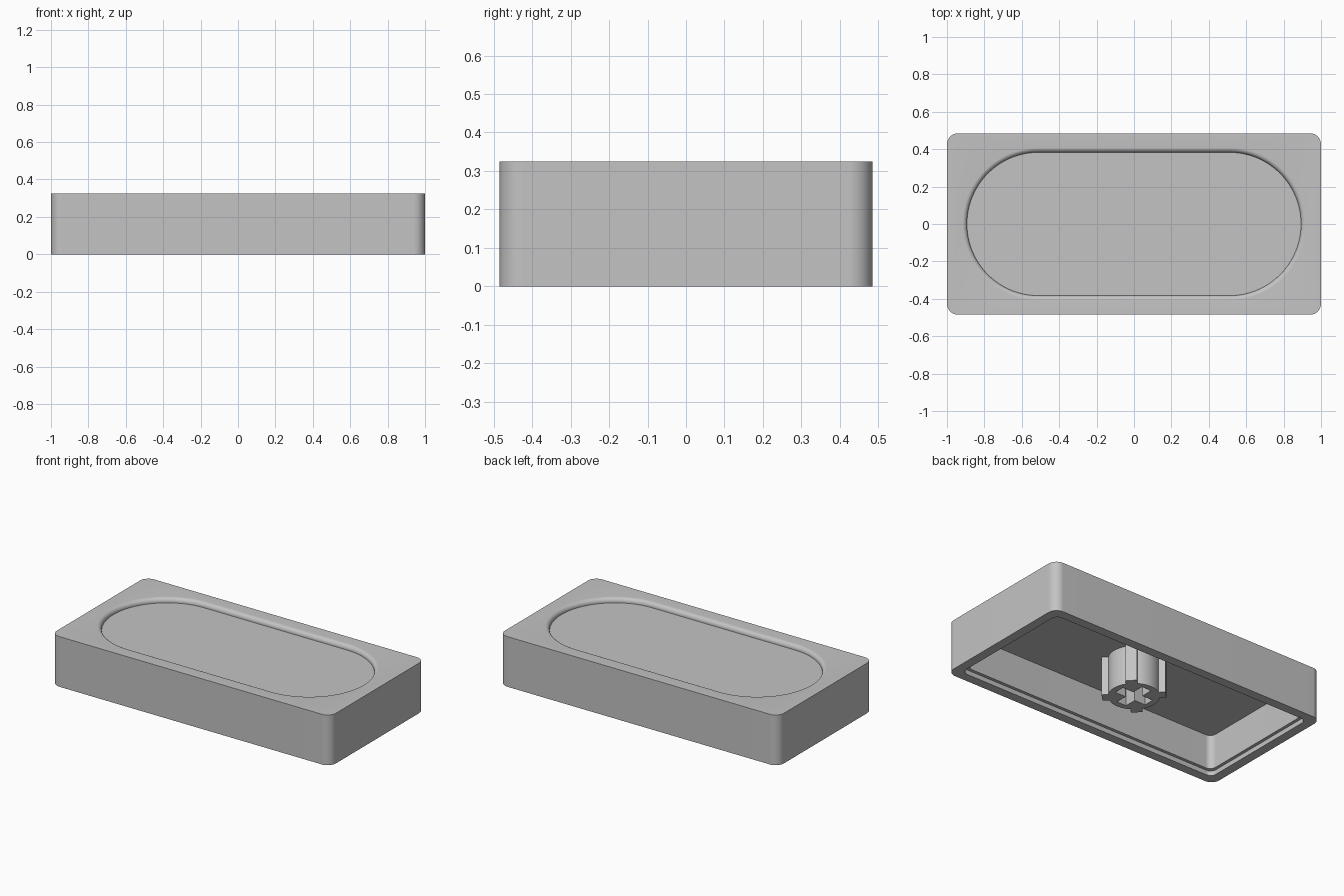
import bpy, bmesh, math

if "Cube" in bpy.data.objects:
    bpy.data.objects.remove(bpy.data.objects["Cube"], do_unlink=True)

grey = bpy.data.materials.new("light_grey_plastic")
grey.use_nodes = True
colour = (0.55, 0.55, 0.55, 1)
grey.diffuse_color = colour
grey.node_tree.nodes["Principled BSDF"].inputs["Base Color"].default_value = colour

HX, HY, HEIGHT = 1.0, 0.485, 0.325
CEILING = 0.25
ARC = 24  # segments per corner


def rounded_loop(bm, hx, hy, r, z):
    """Ring of vertices around a rounded rectangle (a stadium when r == hy)."""
    ring = []
    for k in range(4):
        sx = 1 if k in (0, 3) else -1
        sy = 1 if k < 2 else -1
        for i in range(ARC + 1):
            a = (k + i / ARC) * math.pi / 2
            ring.append(bm.verts.new((sx * (hx - r) + r * math.cos(a),
                                      sy * (hy - r) + r * math.sin(a), z)))
    return ring


def finish(obj):
    obj.data.materials.clear()
    obj.data.materials.append(grey)
    bpy.ops.object.select_all(action='DESELECT')
    obj.select_set(True)
    bpy.context.view_layer.objects.active = obj
    bpy.ops.object.shade_smooth_by_angle(angle=math.radians(30))


# Cap shell: ceiling, stepped inner wall, rim, outer wall, top, rounded lip, dish floor
def wall(inset, r, z):
    return HX - inset, HY - inset, r, z


levels = [wall(0.08, 0.04, CEILING), wall(0.08, 0.04, 0.03), wall(0.06, 0.04, 0.03),
          wall(0.06, 0.04, 0), wall(0, 0.06, 0), wall(0, 0.06, HEIGHT)]
DISH_X, DISH_R, LIP, DEPTH = 0.893, 0.383, 0.025, 0.03
for i in range(9):
    a = i / 8 * math.pi / 2
    grow = LIP * (1 - math.sin(a))
    levels.append((DISH_X + grow, DISH_R + grow, DISH_R + grow,
                   HEIGHT - LIP + LIP * math.cos(a)))
levels.append((DISH_X, DISH_R, DISH_R, HEIGHT - DEPTH))

bm = bmesh.new()
rings = [rounded_loop(bm, *level) for level in levels]
for lower, upper in zip(rings, rings[1:]):
    n = len(lower)
    for i in range(n):
        j = (i + 1) % n
        bm.faces.new((lower[i], lower[j], upper[j], upper[i]))
bm.faces.new(rings[0])
bm.faces.new(rings[-1])
bmesh.ops.remove_doubles(bm, verts=bm.verts, dist=1e-5)
bmesh.ops.recalc_face_normals(bm, faces=bm.faces)
mesh = bpy.data.meshes.new("cap_shell")
bm.to_mesh(mesh)
bm.free()
shell = bpy.data.objects.new("cap_shell", mesh)
bpy.context.collection.objects.link(shell)
finish(shell)

# Stem: round post with four diagonal ribs and a cross-shaped socket
POST_R, RIB_TIP, RIB_HALF = 0.15, 0.185, 0.034
ARM, ARM_HALF = 0.112, 0.034


def turned(points, start):
    """Repeat a quarter outline four times around the centre."""
    out = []
    for k in range(4):
        a = start + k * math.pi / 2
        c, s = math.cos(a), math.sin(a)
        out += [(x * c - y * s, x * s + y * c) for x, y in points]
    return out


root = math.asin(RIB_HALF / POST_R)
quarter = [(RIB_TIP, -RIB_HALF), (RIB_TIP, RIB_HALF)]
for i in range(13):
    a = root + (math.pi / 2 - 2 * root) * i / 12
    quarter.append((POST_R * math.cos(a), POST_R * math.sin(a)))
post_outline = turned(quarter, math.pi / 4)
socket_outline = turned([(ARM, -ARM_HALF), (ARM, ARM_HALF), (ARM_HALF, ARM_HALF)], 0)

curve = bpy.data.curves.new("stem", 'CURVE')
curve.dimensions = '2D'
curve.fill_mode = 'BOTH'
curve.extrude = (CEILING + 0.005) / 2
for outline in (post_outline, socket_outline):
    spline = curve.splines.new('POLY')
    spline.points.add(len(outline) - 1)
    for point, (x, y) in zip(spline.points, outline):
        point.co = (x, y, 0, 1)
    spline.use_cyclic_u = True
stem = bpy.data.objects.new("stem", curve)
stem.location.z = curve.extrude
bpy.context.collection.objects.link(stem)
bpy.ops.object.select_all(action='DESELECT')
stem.select_set(True)
bpy.context.view_layer.objects.active = stem
bpy.ops.object.convert(target='MESH')
stem = bpy.context.view_layer.objects.active
bm = bmesh.new()
bm.from_mesh(stem.data)
bmesh.ops.remove_doubles(bm, verts=bm.verts, dist=1e-5)
bmesh.ops.recalc_face_normals(bm, faces=bm.faces)
bm.to_mesh(stem.data)
bm.free()
finish(stem)
